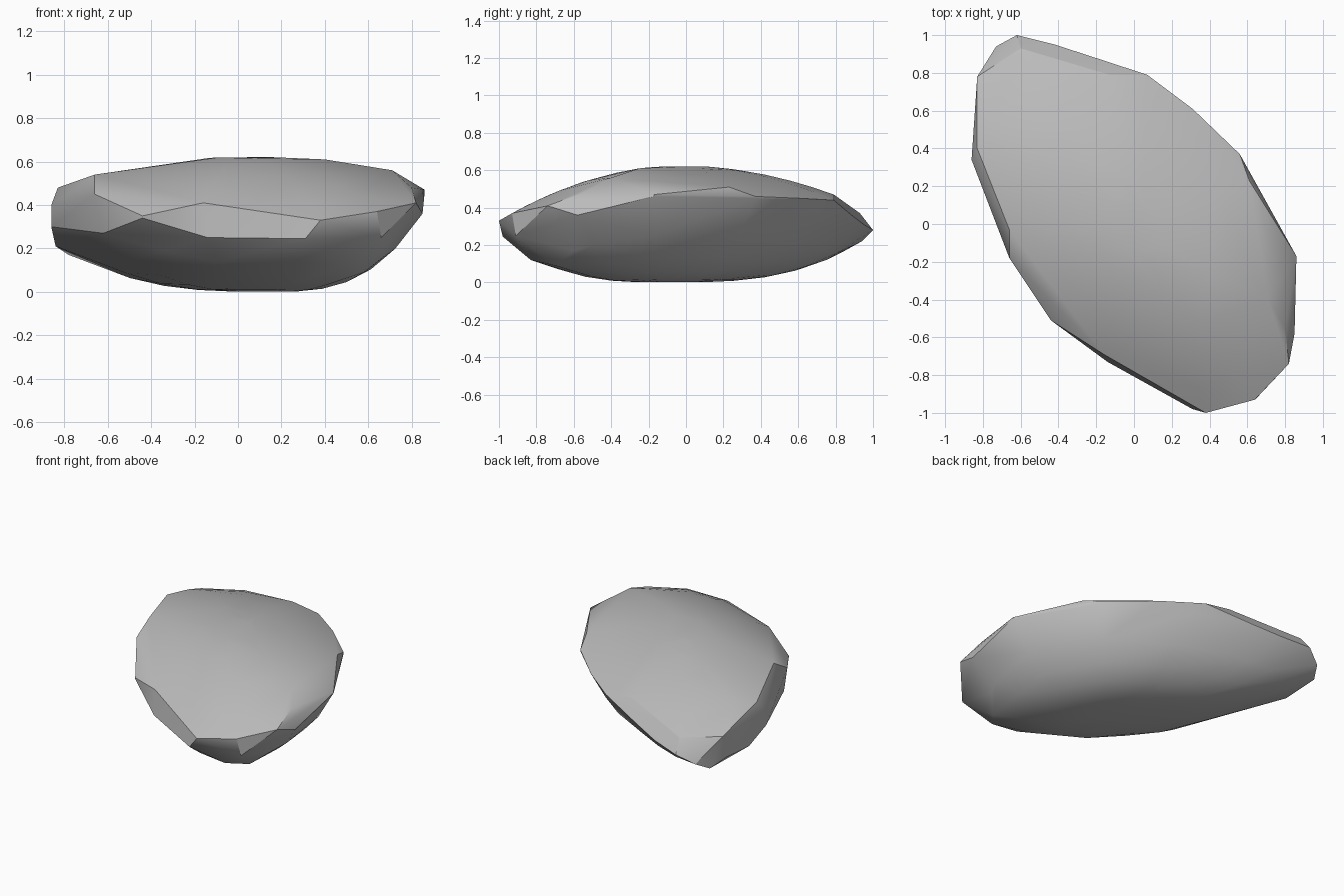
import bpy
import bmesh
import math
from mathutils import Vector

default_cube = bpy.data.objects.get("Cube")
if default_cube:
    bpy.data.objects.remove(default_cube, do_unlink=True)


def make_material(name, colour):
    material = bpy.data.materials.new(name)
    material.use_nodes = True
    material.diffuse_color = colour
    material.node_tree.nodes["Principled BSDF"].inputs["Base Color"].default_value = colour
    return material


def dome(rim, peak, scales, power):
    """Shrink the rim towards the peak in rings that follow a rounded profile."""
    points = []
    for scale in scales:
        for corner in rim:
            point = peak.lerp(corner, scale)
            point.z = peak.z + (corner.z - peak.z) * scale ** power
            points.append(point)
    return points


def hull_object(name, points, material, sharp_angle):
    """Wrap the points in a closed stone surface."""
    mesh = bpy.data.meshes.new(name)
    bm = bmesh.new()
    for point in points:
        bm.verts.new(point)
    result = bmesh.ops.convex_hull(bm, input=bm.verts)
    unused = {v for v in result["geom_interior"] + result["geom_unused"]
              if isinstance(v, bmesh.types.BMVert)}
    bmesh.ops.delete(bm, geom=list(unused), context="VERTS")
    bmesh.ops.dissolve_limit(bm, angle_limit=math.radians(2),
                             verts=bm.verts, edges=bm.edges)
    bmesh.ops.recalc_face_normals(bm, faces=bm.faces)
    bm.to_mesh(mesh)
    bm.free()
    mesh.materials.append(material)
    stone = bpy.data.objects.new(name, mesh)
    bpy.context.collection.objects.link(stone)
    bpy.ops.object.select_all(action="DESELECT")
    stone.select_set(True)
    bpy.context.view_layer.objects.active = stone
    bpy.ops.object.shade_smooth_by_angle(angle=sharp_angle)
    return stone


# Upper edge of the broken side faces, running round the stone
upper_rim = [Vector(p) for p in (
    (-.6, .93, .37), (-.13, .79, .47), (.07, .79, .44), (.31, .61, .45),
    (.56, .37, .46), (.61, .23, .51), (.86, -.17, .47), (.8, -.55, .48),
    (.82, -.74, .41), (.64, -.93, .37), (.38, -1, .33), (-.16, -.69, .41),
    (-.44, -.51, .35), (-.66, -.18, .45), (-.86, .34, .4), (-.83, .78, .38))]

# Lower edge of the side faces
lower_rim = [Vector(p) for p in (
    (-.62, 1, .28), (-.42, .95, .31), (-.22, .885, .36), (.12, .72, .38),
    (.56, .37, .45), (.64, .15, .39), (.86, -.17, .46), (.85, -.58, .36),
    (.66, -.91, .25), (.31, -.98, .245), (-.14, -.73, .25), (-.44, -.51, .34),
    (-.62, -.2, .27), (-.86, .34, .3), (-.83, .74, .22), (-.73, .94, .22))]

# Chipped corners standing proud of the rounded crown and belly
chips = [Vector(p) for p in (
    (-.66, -.03, .54), (-.83, .4, .48), (-.75, .53, .49), (.4, -.25, .61),
    (.71, -.4, .56), (-.84, .5, .21), (.48, -.83, .12), (.58, -.7, .09),
    (.68, -.6, .17), (-.78, .85, .17))]

crown = dome(upper_rim, Vector((.03, -.03, .625)), (.86, .72, .55, .35, .18), 1.95)
belly = dome(lower_rim, Vector((.15, -.1, 0)), (.82, .66, .5, .34, .18), 3)

stone_grey = make_material("stone grey", (.5, .5, .5, 1))
hull_object("boulder", upper_rim + lower_rim + chips + crown + belly,
            stone_grey, math.radians(28))
